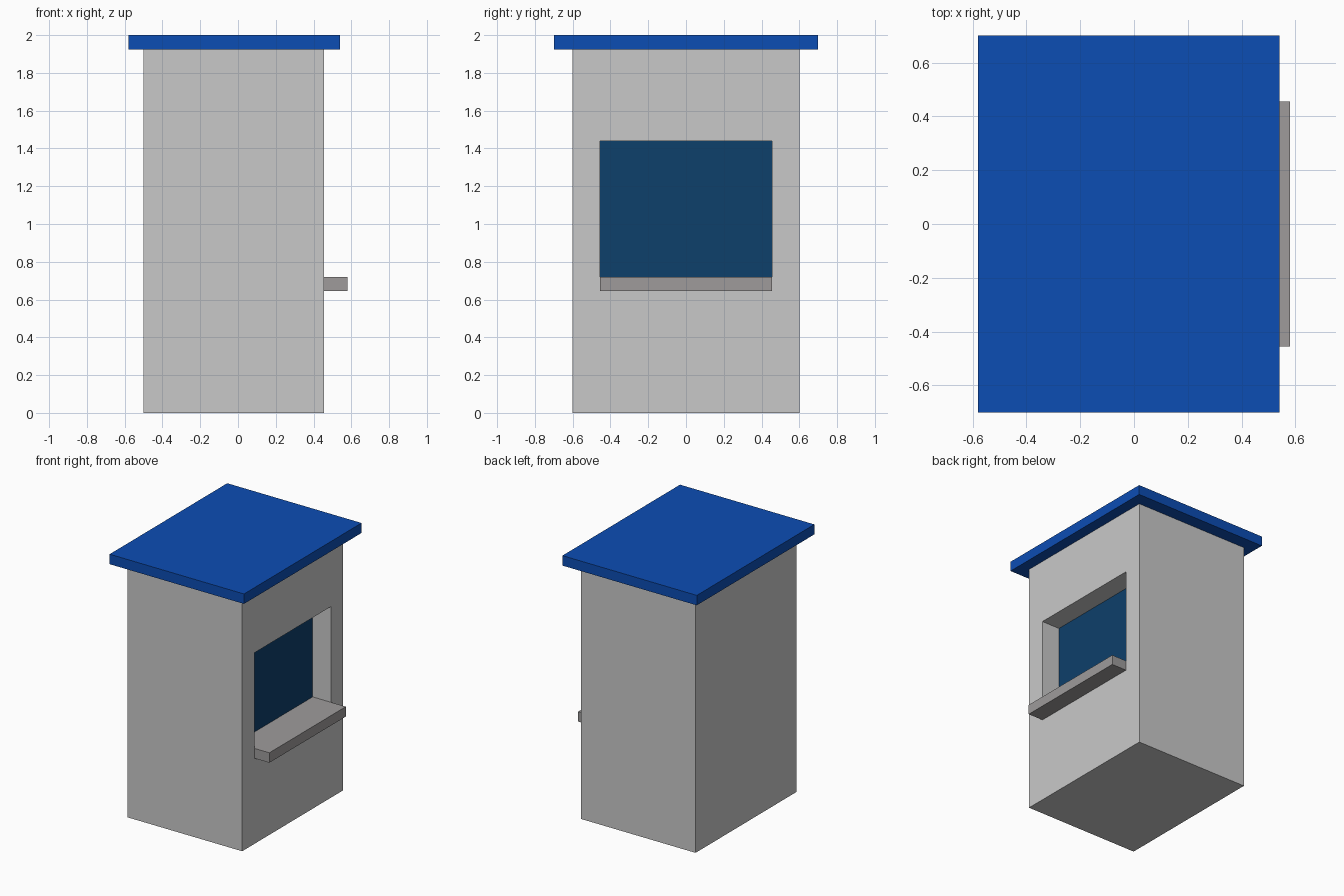
import bpy, bmesh

if "Cube" in bpy.data.objects:
    bpy.data.objects.remove(bpy.data.objects["Cube"])


def material(name, rgb):
    m = bpy.data.materials.new(name)
    m.diffuse_color = (*rgb, 1.0)
    m.use_nodes = True
    m.node_tree.nodes["Principled BSDF"].inputs["Base Color"].default_value = m.diffuse_color
    return m


wall_grey = material("wall_grey", (0.584, 0.584, 0.584))
shelf_grey = material("shelf_grey", (0.342, 0.33, 0.33))
roof_blue = material("roof_blue", (0.0037, 0.074, 0.456))
window_blue = material("window_blue", (0.004, 0.05, 0.147))


def box(name, lo, hi, mat, edit=None):
    """Axis-aligned box between two corners, with an optional bmesh edit."""
    bm = bmesh.new()
    bmesh.ops.create_cube(bm, size=1.0)
    for v in bm.verts:
        v.co = [lo[i] if v.co[i] < 0 else hi[i] for i in range(3)]
    if edit:
        edit(bm)
    bmesh.ops.recalc_face_normals(bm, faces=bm.faces)
    me = bpy.data.meshes.new(name)
    bm.to_mesh(me)
    bm.free()
    me.materials.append(mat)
    ob = bpy.data.objects.new(name, me)
    bpy.context.collection.objects.link(ob)
    return ob


FRONT_X, BACK_X = 0.455, 0.30      # counter wall and depth of the recess
HALF_W = 0.455                     # half width of the opening
SHELF_Z, SILL_Z, HEAD_Z = 0.645, 0.72, 1.44


def cut_recess(bm):
    # inset the counter wall to the opening, then push a second inset inward
    face = max(bm.faces, key=lambda f: f.calc_center_median().x)
    for x in (FRONT_X, BACK_X):
        bmesh.ops.inset_individual(bm, faces=[face], thickness=0.02)
        mid = face.calc_center_median()
        for v in face.verts:
            v.co = (x,
                    HALF_W if v.co.y > mid.y else -HALF_W,
                    HEAD_Z if v.co.z > mid.z else SHELF_Z)


# Booth body with the window recess
box("booth_body", (-0.50, -0.60, 0), (FRONT_X, 0.60, 1.925), wall_grey, cut_recess)
# Dark pane at the back of the recess
box("window_pane", (BACK_X, -HALF_W, SILL_Z), (BACK_X + 0.004, HALF_W, HEAD_Z), window_blue)
# Counter shelf running from the pane out past the wall
box("counter_shelf", (BACK_X, -HALF_W, SHELF_Z), (0.58, HALF_W, SILL_Z), shelf_grey)
# Flat overhanging roof
box("roof", (-0.58, -0.70, 1.925), (0.54, 0.70, 2.0), roof_blue)
